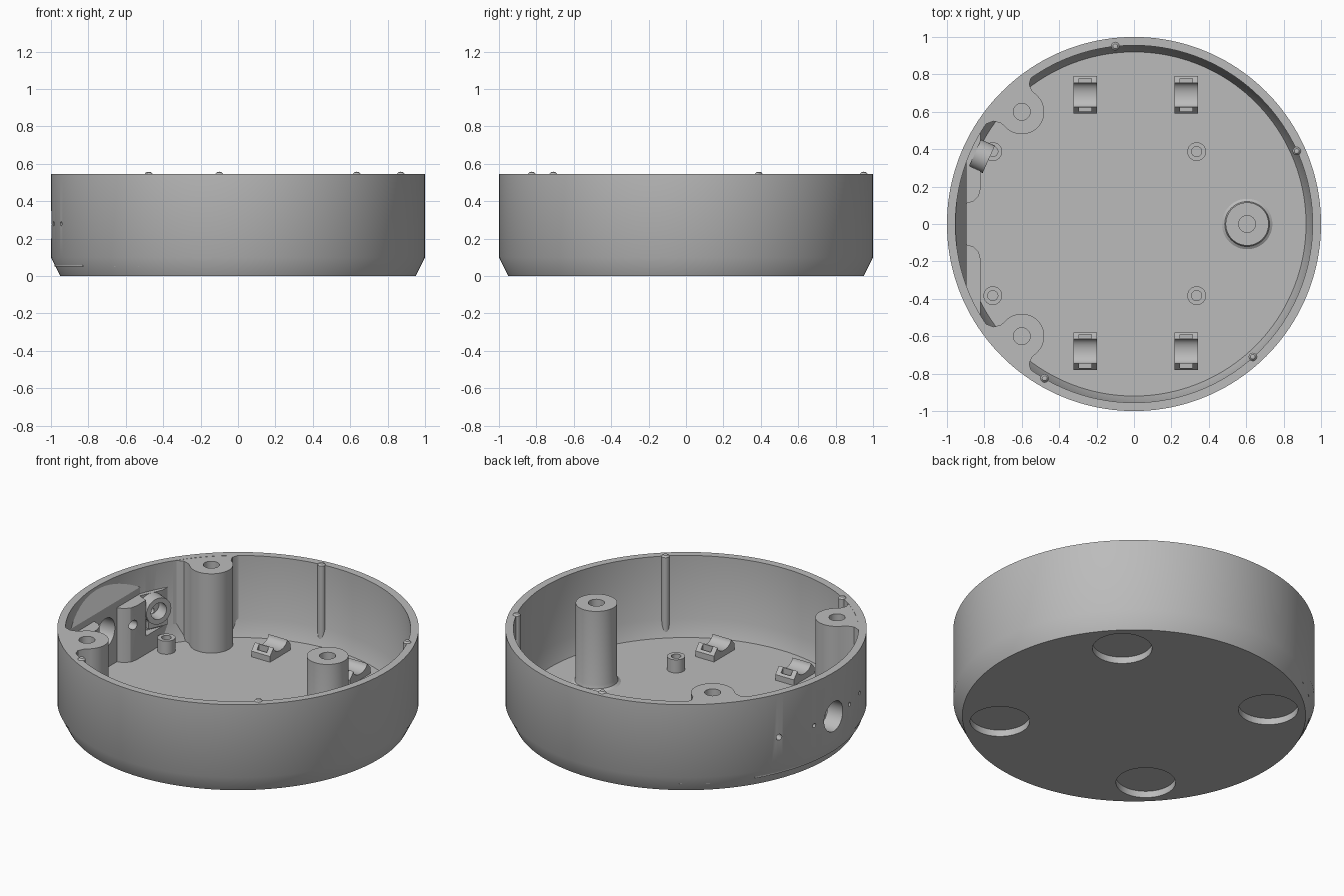
import bpy, bmesh, math
from mathutils import Matrix, Vector

if "Cube" in bpy.data.objects:
    bpy.data.objects.remove(bpy.data.objects["Cube"])

grey = bpy.data.materials.new("plastic_grey")
grey.use_nodes = True
grey.diffuse_color = (0.5, 0.5, 0.5, 1)
grey.node_tree.nodes["Principled BSDF"].inputs["Base Color"].default_value = (0.5, 0.5, 0.5, 1)

FLOOR, TOP, INNER = 0.06, 0.545, 0.955
PORT_ANGLE = math.radians(156)
parts = []


def finish(name, bm, matrix=None):
    bmesh.ops.remove_doubles(bm, verts=bm.verts, dist=1e-5)
    bmesh.ops.recalc_face_normals(bm, faces=bm.faces)
    if matrix:
        bm.transform(matrix)
    mesh = bpy.data.meshes.new(name)
    bm.to_mesh(mesh)
    bm.free()
    mesh.materials.append(grey)
    ob = bpy.data.objects.new(name, mesh)
    bpy.context.collection.objects.link(ob)
    parts.append(ob)
    return ob


def lathe(name, profile, matrix=None, steps=32):
    bm = bmesh.new()
    vs = [bm.verts.new((r, 0, z)) for r, z in profile]
    es = [bm.edges.new(p) for p in zip(vs, vs[1:])]
    bmesh.ops.spin(bm, geom=vs + es, cent=(0, 0, 0), axis=(0, 0, 1),
                   angle=2 * math.pi, steps=steps)
    return finish(name, bm, matrix)


def rod(name, r, z0, z1, matrix=None, steps=32):
    return lathe(name, [(0, z0), (r, z0), (r, z1), (0, z1)], matrix, steps)


def prism(name, pts, lo, hi, axis="z", matrix=None):
    place = {"x": lambda a, b, h: (h, a, b), "y": lambda a, b, h: (a, h, b),
             "z": lambda a, b, h: (a, b, h)}[axis]
    bm = bmesh.new()
    low = [bm.verts.new(place(a, b, lo)) for a, b in pts]
    high = [bm.verts.new(place(a, b, hi)) for a, b in pts]
    bm.faces.new(low)
    bm.faces.new(high)
    for i in range(len(pts)):
        j = (i + 1) % len(pts)
        bm.faces.new((low[i], low[j], high[j], high[i]))
    return finish(name, bm, matrix)


def rect(x0, x1, y0, y1):
    return [(x0, y0), (x1, y0), (x1, y1), (x0, y1)]


def boolean(ob, tools, operation="DIFFERENCE", keep=False):
    bpy.context.view_layer.objects.active = ob
    for tool in tools:
        mod = ob.modifiers.new("cut", "BOOLEAN")
        mod.operation, mod.solver, mod.object = operation, "EXACT", tool
        bpy.ops.object.modifier_apply(modifier=mod.name)
    if not keep:
        for tool in tools:
            parts.remove(tool)
            bpy.data.objects.remove(tool)


def at(x, y, z=0):
    return Matrix.Translation((x, y, z))


def radial(angle, z):
    # local z points outward from the centre at this angle
    return at(0, 0, z) @ Matrix.Rotation(angle, 4, "Z") @ Matrix.Rotation(math.pi / 2, 4, "Y")


# Round shell with chamfered base
shell = lathe("shell", [(0, 0), (0.95, 0), (1, 0.1), (1, TOP), (INNER, TOP), (INNER, 0.16),
                        (0.92, FLOOR), (0, FLOOR)], steps=160)

# Foot recesses in the underside
feet = [rod("foot_cutter", 0.165, -0.1, 0.04,
            Matrix.Rotation(math.radians(45 + 90 * i), 4, "Z") @ at(0.745, 0), 64) for i in range(4)]
boolean(shell, feet)

# Flat inner wall behind the socket, with sloping top
panel = prism("flat_wall", [(-1.1, 0.05), (-0.895, 0.05), (-0.895, 0.43), (-0.955, 0.525),
                            (-1.1, 0.525)], -0.4, 0.4, "y")

# Mounting pads either side of the socket
pads = []
for side, s in (("left", 1), ("right", -1)):
    pts = [(-1.1, 0.11), (-0.895, 0.11), (-0.86, 0.12), (-0.83, 0.15), (-0.82, 0.19),
           (-0.82, 0.52), (-1.1, 0.52)]
    pads.append(prism(side + "_pad", [(x, y * s) for x, y in pts], 0.05, 0.39))
for ob in [panel] + pads:
    boolean(ob, [rod("trim", 0.98, 0, 1, steps=96)], "INTERSECT")
pocket = prism("pocket", rect(-0.2, 0.13, -0.1, 0.075), 0.78, 0.93, "z", radial(PORT_ANGLE, 0.3))
boolean(pads[0], [pocket])

# Socket opening, screw holes and side ports through the wall
along_x = Matrix.Rotation(-math.pi / 2, 4, "Y")
holes = [rod("socket", 0.09, 0.7, 1.1, at(0, 0, 0.275) @ along_x, 48)]
for y in (0.17, -0.17):
    holes.append(rod("screw", 0.012, 0.7, 1.1, at(0, y, 0.28) @ along_x, 16))
    holes.append(rod("screw_bore", 0.028, 0.7, 0.9, at(0, y, 0.28) @ along_x, 24))
holes.append(rod("port", 0.018, 0.7, 1.1, radial(PORT_ANGLE, 0.28), 24))
holes.append(rod("pin", 0.012, 0.9, 1.1, radial(math.radians(199), 0.28), 16))
for ob in [shell, panel] + pads:
    boolean(ob, holes, keep=True)
for h in holes:
    parts.remove(h)
    bpy.data.objects.remove(h)

# Ring holder and small bracket at the side port
lathe("port_ring", [(0.05, 0.85), (0.08, 0.85), (0.08, 0.93), (0.05, 0.93), (0.05, 0.85)],
      radial(PORT_ANGLE, 0.31))
prism("port_bracket", rect(0.06, 0.1, -0.06, 0.06), 0.86, 0.95, "z", radial(PORT_ANGLE, 0.31))

# Lid screw bosses blended into the wall
arc = [(-0.6 + 0.12 * math.cos(a), 0.6 + 0.12 * math.sin(a))
       for a in (math.radians(45 - 175 * i / 20) for i in range(21))]
web = [(-0.53, 0.82), (-0.50, 0.815), (-0.532, 0.8), (-0.553, 0.775), (-0.56, 0.745),
       (-0.545, 0.712)] + arc + [(-0.71, 0.538), (-0.75, 0.55), (-0.79, 0.535),
                                 (-0.815, 0.5), (-0.83, 0.48), (-0.86, 0.47), (-0.66, 0.72)]
for side, s in (("left", 1), ("right", -1)):
    boss = prism(side + "_boss", [(x, y * s) for x, y in web], 0.05, TOP - 0.001)
    boolean(boss, [rod("bore", 0.045, 0.3, 0.7, at(-0.6, 0.6 * s))])

# Free-standing screw post with flared foot
lathe("screw_post", [(0.135, 0.055), (0.135, FLOOR), (0.12, 0.07), (0.115, 0.09), (0.115, TOP - 0.005),
                     (0.045, TOP - 0.005), (0.045, 0.3), (0, 0.3)], at(0.605, 0), 48)

# Board standoffs
for x in (-0.755, 0.335):
    for y in (0.387, -0.383):
        lathe("standoff", [(0.05, 0.05), (0.05, 0.14), (0.027, 0.14), (0.027, 0.065),
                           (0, 0.065)], at(x, y))

# Snap ribs with rounded tips above the rim
for x, y in ((-0.1, 0.95), (0.87, 0.39), (0.635, -0.71), (-0.478, -0.825)):
    lathe("snap_rib", [(0, 0.055), (0.022, 0.055), (0.022, TOP), (0.013, 0.555), (0, 0.558)],
          at(x, y), 20)

# Cable tie saddles: hollowed top and a slot at each end
trough = [(0.065 * math.cos(a), 0.135 - 0.04 * math.sin(a))
          for a in (math.pi * i / 12 for i in range(13))]
saddle = [(-0.1, 0.05), (0.1, 0.05), (0.1, 0.095)] + trough + [(-0.1, 0.095)]
for x in (-0.26, 0.28):
    for y in (0.69, -0.68):
        ob = prism("cable_saddle", saddle, -0.063, 0.063, "x", at(x, y))
        slots = [prism("slot", rect(-0.033, 0.033, c - 0.011, c + 0.011), 0.065, 0.2, "z", at(x, y))
                 for c in (0.078, -0.078)]
        boolean(ob, slots)

# Smooth curved walls, crisp edges
bpy.ops.object.select_all(action="DESELECT")
for ob in parts:
    ob.select_set(True)
bpy.context.view_layer.objects.active = shell
bpy.ops.object.shade_smooth_by_angle(angle=math.radians(30))
